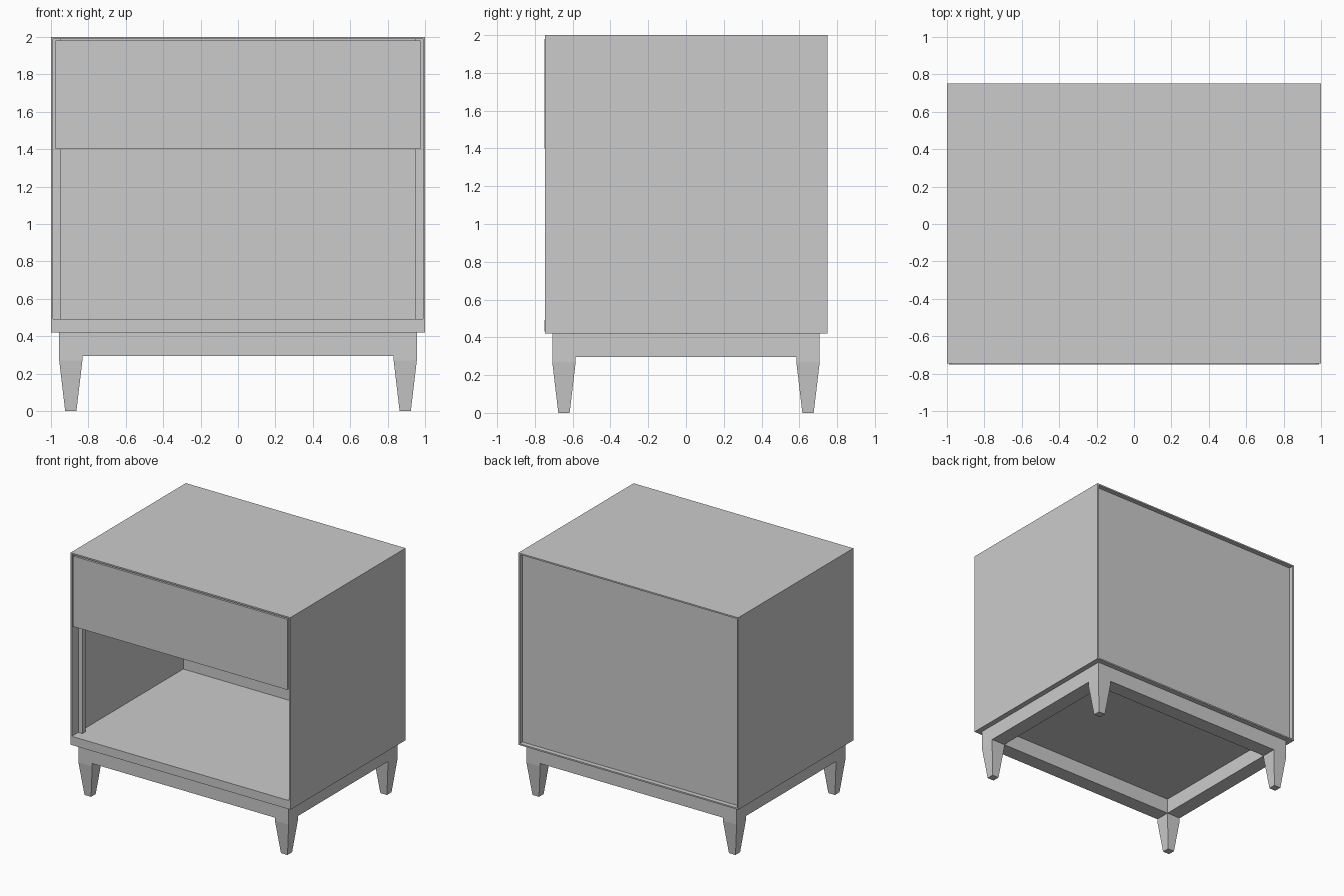
import bpy, bmesh

if "Cube" in bpy.data.objects:
    bpy.data.objects.remove(bpy.data.objects["Cube"])


def finish(name, bm):
    bmesh.ops.recalc_face_normals(bm, faces=bm.faces)
    me = bpy.data.meshes.new(name)
    bm.to_mesh(me)
    bm.free()
    ob = bpy.data.objects.new(name, me)
    bpy.context.scene.collection.objects.link(ob)
    return ob


def box(name, x, y, z):
    """Box from (min, max) pairs."""
    bm = bmesh.new()
    bmesh.ops.create_cube(bm, size=1)
    for v in bm.verts:
        for i, (lo, hi) in enumerate((x, y, z)):
            v.co[i] = hi if v.co[i] > 0 else lo
    return finish(name, bm)


def mirror(ob, x=False, y=False):
    m = ob.modifiers.new("Mirror", 'MIRROR')
    m.use_axis = (x, y, False)


def leg(name):
    """Square leg: straight block, then a taper to the foot."""
    bm = bmesh.new()
    cx, cy = 0.894, 0.646
    rings = []
    for z, h in ((0.42, 0.062), (0.27, 0.062), (0, 0.03)):
        rings.append([bm.verts.new((cx + sx * h, cy + sy * h, z))
                      for sx, sy in ((-1, -1), (1, -1), (1, 1), (-1, 1))])
    for a, b in zip(rings, rings[1:]):
        for i in range(4):
            bm.faces.new((a[i], a[(i + 1) % 4], b[(i + 1) % 4], b[i]))
    bm.faces.new(rings[0])
    bm.faces.new(rings[-1])
    return finish(name, bm)


# Thin outer shell
T = 0.012
box("top_panel", (-1, 1), (-0.747, 0.75), (2 - T, 2))
box("bottom_panel", (-1, 1), (-0.747, 0.75), (0.42, 0.42 + T))
mirror(box("side_panel", (1 - T, 1), (-0.747, 0.75), (0.42 + T, 2 - T)), x=True)

# Back panel and floor board inside the shell
box("back_panel", (-1 + T, 1 - T), (0.70, 0.712), (0.42 + T, 2 - T))
box("floor_board", (-1 + T, 1 - T), (-0.75, 0.70), (0.42 + T, 0.493))

# Slim uprights behind the opening edge
mirror(box("upright", (0.95, 1 - T), (-0.665, -0.625), (0.493, 2 - T)), x=True)

# Drawer front and the box behind it
box("drawer_front", (-0.975, 0.975), (-0.75, -0.69), (1.40, 1.98))
box("drawer_bottom", (-0.92, 0.92), (-0.69, 0.66), (1.43, 1.45))
box("drawer_back", (-0.92, 0.92), (0.64, 0.66), (1.45, 1.90))
mirror(box("drawer_side", (0.90, 0.92), (-0.69, 0.64), (1.45, 1.90)), x=True)

# Base: four tapered legs joined by aprons flush with them
mirror(leg("leg"), x=True, y=True)
mirror(box("long_apron", (-0.832, 0.832), (0.584, 0.708), (0.295, 0.42)), y=True)
mirror(box("short_apron", (0.832, 0.956), (-0.584, 0.584), (0.295, 0.42)), x=True)
